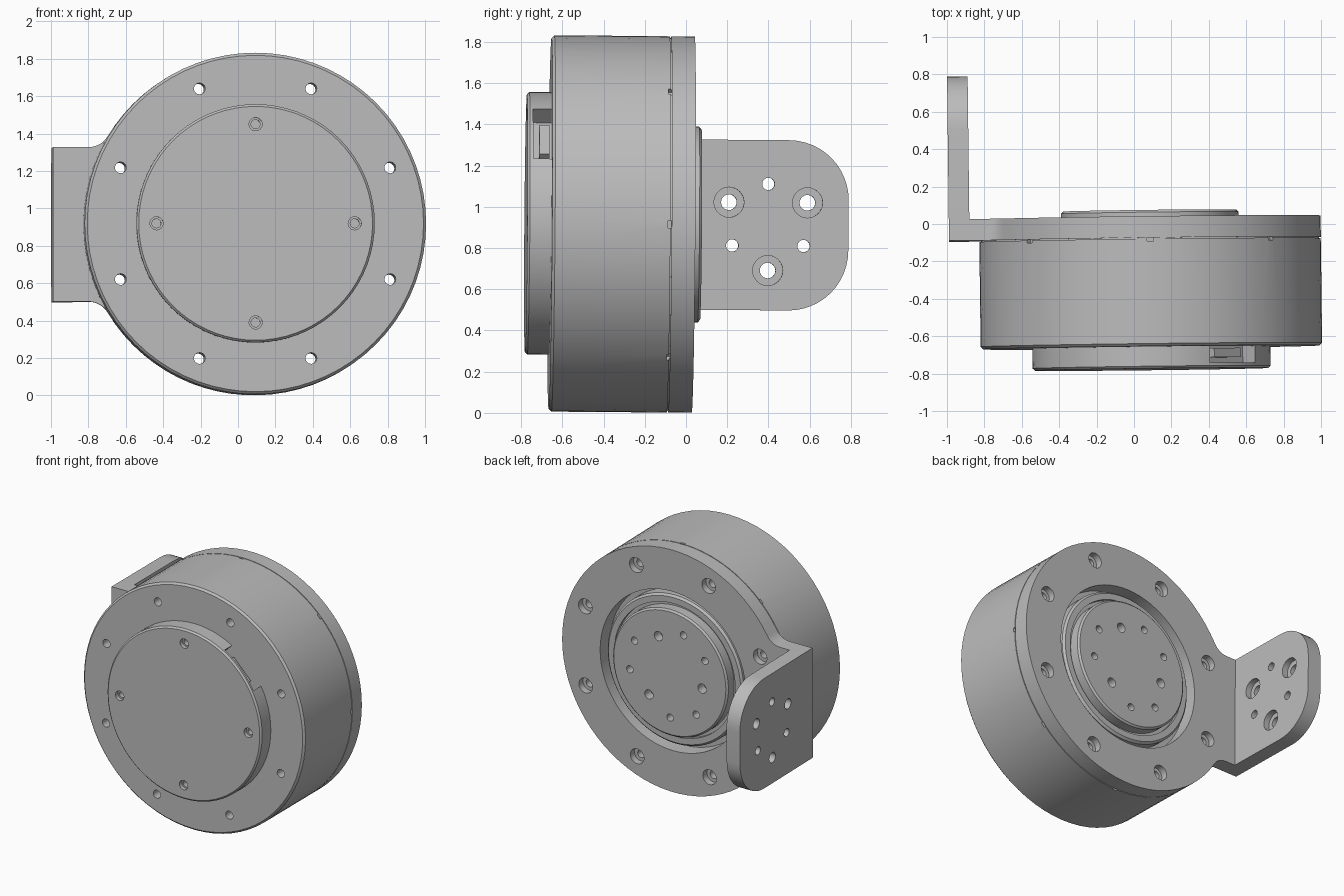
import bpy, bmesh
from math import cos, sin, pi, radians, sqrt, atan2
from mathutils import Matrix, Vector

cube = bpy.data.objects.get("Cube")
if cube:
    bpy.data.objects.remove(cube, do_unlink=True)

grey = bpy.data.materials.new("satin grey")
grey.use_nodes = True
GREY = (0.5, 0.5, 0.5, 1)
grey.diffuse_color = GREY
grey.node_tree.nodes["Principled BSDF"].inputs["Base Color"].default_value = GREY

R = 0.913                 # housing radius
SEAM, BACK = -0.08, 0.035  # adapter plate front and back
TAB_IN, TAB_OUT, HALF = -0.965, -1.075, 0.413
PLACE = (Matrix.Translation((0.085, 0, 0.914)) @ Matrix.Rotation(0.012, 4, 'Z')
         @ Matrix.Rotation(-0.008, 4, 'X'))


def polar(r, deg, y=0):
    return Vector((r * cos(radians(deg)), y, r * sin(radians(deg))))


def make(name, bm):
    bmesh.ops.recalc_face_normals(bm, faces=bm.faces)
    mesh = bpy.data.meshes.new(name)
    bm.to_mesh(mesh)
    bm.free()
    mesh.materials.append(grey)
    ob = bpy.data.objects.new(name, mesh)
    bpy.context.collection.objects.link(ob)
    return ob


def lathe(name, profile, steps=72):
    """Spin (radius, y) points around the y axis."""
    bm = bmesh.new()
    verts = [bm.verts.new((r, y, 0)) for r, y in profile]
    edges = [bm.edges.new(p) for p in zip(verts, verts[1:])]
    bmesh.ops.spin(bm, geom=verts + edges, axis=(0, 1, 0), cent=(0, 0, 0),
                   angle=2 * pi, steps=steps)
    bmesh.ops.remove_doubles(bm, verts=bm.verts, dist=1e-4)
    return make(name, bm)


def prism(name, outline, push):
    """Extrude a flat outline along a vector."""
    bm = bmesh.new()
    face = bm.faces.new([bm.verts.new(p) for p in outline])
    out = bmesh.ops.extrude_face_region(bm, geom=[face])
    moved = [v for v in out["geom"] if isinstance(v, bmesh.types.BMVert)]
    bmesh.ops.translate(bm, verts=moved, vec=push)
    return make(name, bm)


def drill(bm, start, end, r):
    """Add a cylinder between two points."""
    d = end - start
    m = Matrix.Translation((start + end) / 2) @ d.to_track_quat('Z', 'Y').to_matrix().to_4x4()
    bmesh.ops.create_cone(bm, cap_ends=True, segments=24, radius1=r, radius2=r,
                          depth=d.length, matrix=m)


def block(bm, r, deg, y, size):
    """Add a box at a polar position: size is radial, axial, tangential."""
    m = (Matrix.Translation(polar(r, deg, y)) @ Matrix.Rotation(-radians(deg), 4, 'Y')
         @ Matrix.Diagonal((*size, 1)))
    bmesh.ops.create_cube(bm, size=1, matrix=m)


def cut(ob, bm):
    """Subtract the cutter mesh, then discard it."""
    tool = make("cutter", bm)
    tool.hide_render = True
    mod = ob.modifiers.new("cut", 'BOOLEAN')
    mod.object, mod.solver, mod.use_self = tool, 'EXACT', True
    deps = bpy.context.evaluated_depsgraph_get()
    ob.data = bpy.data.meshes.new_from_object(ob.evaluated_get(deps))
    ob.modifiers.clear()
    bpy.data.objects.remove(tool, do_unlink=True)


bolts = [22.5 + 45 * i for i in range(8)]

# Main housing with a fine groove and pry notches at the seam
housing = lathe("housing", [(0, -0.66), (R - 0.014, -0.66), (R, -0.646), (R, SEAM - 0.006),
                            (R - 0.008, SEAM - 0.006), (R - 0.008, SEAM), (0, SEAM)])
bm = bmesh.new()
for a in bolts:
    drill(bm, polar(0.78, a, -0.8), polar(0.78, a, 0.2), 0.03)
cut(housing, bm)
bm = bmesh.new()
for a in range(0, 360, 45):
    block(bm, R, a, SEAM, (0.05, 0.036, 0.035))
cut(housing, bm)

# Front cover with blind screw holes and a cable opening
cover = lathe("front_cover", [(0, -0.777), (0.625, -0.777), (0.637, -0.765),
                              (0.637, -0.655), (0, -0.655)])
bm = bmesh.new()
block(bm, 0.6, 45, -0.705, (0.16, 0.09, 0.34))
cut(cover, bm)
for r, depth in ((0.035, 0.03), (0.024, 0.08)):
    bm = bmesh.new()
    for a in range(0, 360, 90):
        drill(bm, polar(0.53, a, -0.85), polar(0.53, a, -0.777 + depth), r)
    cut(cover, bm)
bm = bmesh.new()
block(bm, 0.54, 45, -0.695, (0.07, 0.05, 0.2))
connector = make("cable_connector", bm)

# Adapter plate: round outline blended by fillets into the side arm
f = 0.12
fx, fz = -sqrt((R + f) ** 2 - (HALF + f) ** 2), HALF + f
meet = atan2(fz, fx)
n = 64
outline = [Vector((R * cos(t), SEAM, R * sin(t)))
           for t in (-meet + 2 * meet * i / n for i in range(n + 1))]
turn = meet - pi
fillet = [Vector((fx + f * cos(t), SEAM, fz + f * sin(t)))
          for t in (turn + (-pi / 2 - turn) * i / 8 for i in range(1, 9))]
arm = fillet + [Vector((TAB_IN, SEAM, HALF))]
outline += arm + [Vector((p.x, p.y, -p.z)) for p in reversed(arm)]
plate = prism("adapter_plate", outline, (0, BACK - SEAM, 0))
bm = bmesh.new()
drill(bm, Vector((0, -0.2, 0)), Vector((0, 0.2, 0)), 0.1)
bm.clear()
bmesh.ops.create_cone(bm, cap_ends=True, segments=72, radius1=0.6, radius2=0.6, depth=1,
                      matrix=Matrix.Rotation(pi / 2, 4, 'X'))
for a in bolts:
    drill(bm, polar(0.78, a, -0.2), polar(0.78, a, 0.2), 0.03)
cut(plate, bm)
bm = bmesh.new()
for a in bolts:
    drill(bm, polar(0.78, a, BACK - 0.05), polar(0.78, a, 0.2), 0.056)
cut(plate, bm)

# Output flange: raised disc, seal groove and bearing ring
flange = lathe("output_flange", [(0, 0.072), (0.462, 0.072), (0.475, 0.06), (0.475, -0.01),
                                 (0.5, -0.01), (0.5, 0.015), (0.545, 0.015), (0.56, 0),
                                 (0.56, SEAM - 0.01), (0, SEAM - 0.01)])
bm = bmesh.new()
for a in (70, 190, 310):
    drill(bm, polar(0.27, a, 0), polar(0.27, a, 0.2), 0.035)
    for side in (-40, 40):
        drill(bm, polar(0.335, a + side, 0), polar(0.335, a + side, 0.2), 0.027)
cut(flange, bm)

# Side tab: upright bracket with rounded free corners
END, CR = 0.80, 0.29
corner = [Vector((TAB_OUT, END - CR + CR * cos(t), HALF - CR + CR * sin(t)))
          for t in (pi / 2 * i / 12 for i in range(13))]
tab_line = corner + [Vector((TAB_OUT, SEAM, HALF)), Vector((TAB_OUT, SEAM, -HALF))]
tab_line += [Vector((p.x, p.y, -p.z)) for p in reversed(corner)]
tab = prism("side_tab", tab_line, (TAB_IN - TAB_OUT, 0, 0))


def tab_point(r, deg, x):
    return Vector((x, 0.41 + r * cos(radians(deg)), r * sin(radians(deg))))


bm = bmesh.new()
for a in (30, 150, 270):
    drill(bm, tab_point(0.22, a, -1.2), tab_point(0.22, a, -0.8), 0.038)
    drill(bm, tab_point(0.2, a + 60, -1.2), tab_point(0.2, a + 60, -0.8), 0.03)
cut(tab, bm)
bm = bmesh.new()
for a in (30, 150, 270):
    drill(bm, tab_point(0.22, a, TAB_IN - 0.045), tab_point(0.22, a, -0.8), 0.073)
cut(tab, bm)

# Stand every part in place and smooth the round surfaces
for ob in (housing, cover, connector, plate, flange, tab):
    ob.data.transform(PLACE)
    bpy.ops.object.select_all(action='DESELECT')
    ob.select_set(True)
    bpy.context.view_layer.objects.active = ob
    bpy.ops.object.shade_smooth_by_angle(angle=radians(30))
